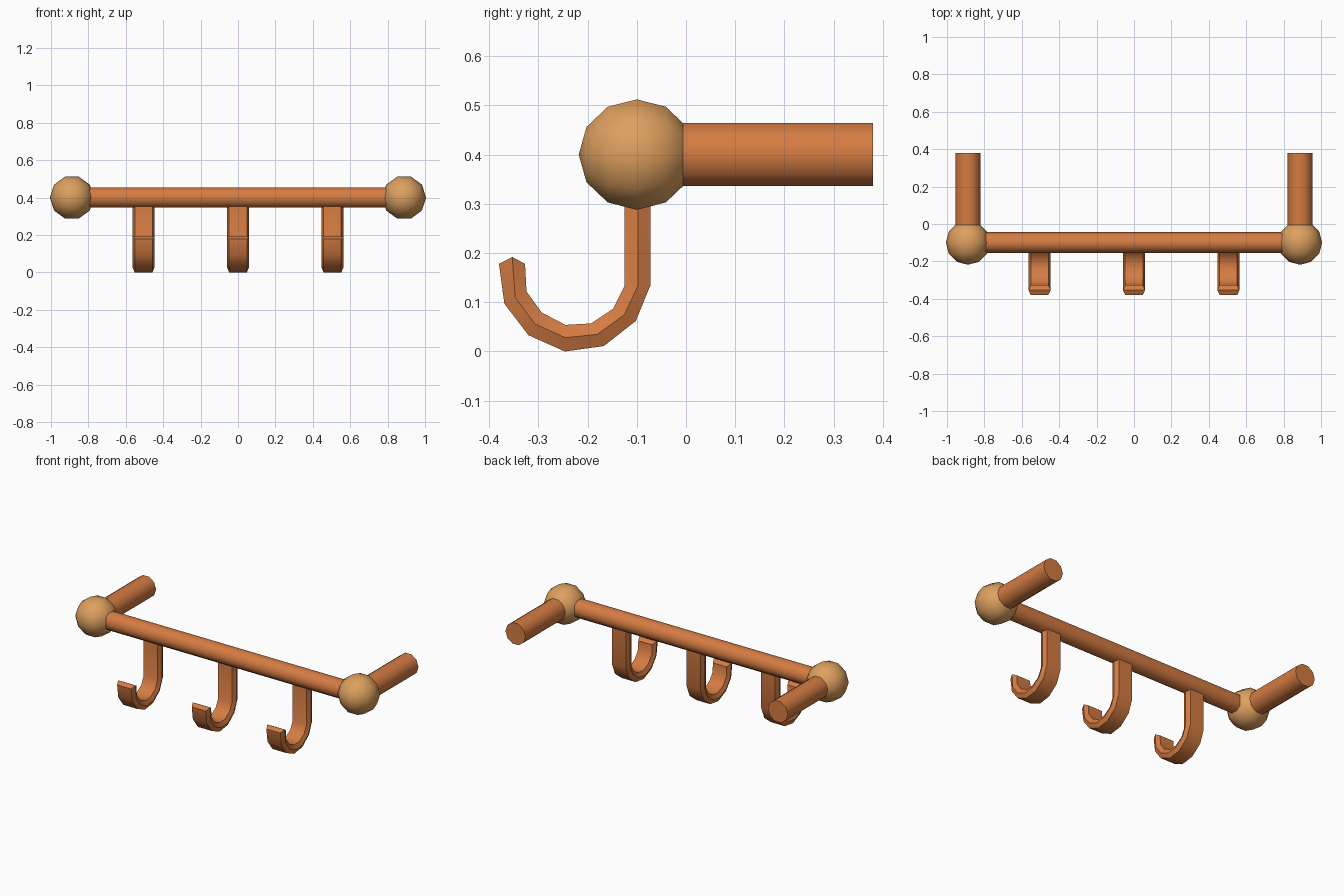
import bpy, bmesh, math
from mathutils import Matrix

if "Cube" in bpy.data.objects:
    bpy.data.objects.remove(bpy.data.objects["Cube"])


def material(name, rgb):
    m = bpy.data.materials.new(name)
    m.diffuse_color = (*rgb, 1)
    m.use_nodes = True
    m.node_tree.nodes["Principled BSDF"].inputs["Base Color"].default_value = m.diffuse_color
    return m


COPPER = material("copper orange", (0.66, 0.20, 0.055))
TAN = material("golden tan", (0.72, 0.35, 0.114))


def finish(bm, name, mat):
    bmesh.ops.recalc_face_normals(bm, faces=bm.faces)
    me = bpy.data.meshes.new(name)
    bm.to_mesh(me)
    bm.free()
    me.materials.append(mat)
    ob = bpy.data.objects.new(name, me)
    bpy.context.collection.objects.link(ob)
    bpy.ops.object.select_all(action='DESELECT')
    ob.select_set(True)
    bpy.context.view_layer.objects.active = ob
    bpy.ops.object.shade_smooth_by_angle(angle=math.radians(40))
    return ob


def rod(name, radius, length, centre, rot):
    bm = bmesh.new()
    bmesh.ops.create_cone(bm, cap_ends=True, segments=10, radius1=radius,
                          radius2=radius, depth=length,
                          matrix=Matrix.Translation(centre) @ rot)
    return finish(bm, name, COPPER)


ALONG_Y = Matrix.Rotation(math.pi / 2, 4, 'X')
ALONG_X = Matrix.Rotation(math.pi / 2, 4, 'Y')

# Horizontal bar between the balls
rod("bar", 0.056, 1.776, (0, -0.1, 0.4), ALONG_X)

# Wall posts and corner balls, one pair per side
for side, s in (("left", -1), ("right", 1)):
    # Spin by a quarter turn so a corner points straight up
    spin = ALONG_Y @ Matrix.Rotation(math.pi / 2, 4, 'Z')
    rod(side + "_wall_post", 0.0675, 0.48, (s * 0.888, 0.14, 0.4), spin)
    bm = bmesh.new()
    bmesh.ops.create_uvsphere(bm, u_segments=10, v_segments=6, radius=0.118,
                              matrix=Matrix.Translation((s * 0.888, -0.1, 0.4)) @ spin)
    finish(bm, side + "_ball", TAN)

# Hook side profile in (y, z): outer edge, side ridge and inner edge
OUTER = [(-.072, .38), (-.072, .135), (-.102, .062), (-.167, .011), (-.246, 0),
         (-.32, .033), (-.369, .097), (-.38, .178)]
RIDGE = [(-.098, .38), (-.098, .133), (-.125, .075), (-.18, .035), (-.245, .028),
         (-.307, .056), (-.347, .11), (-.353, .192)]
INNER = [(-.125, .38), (-.125, .133), (-.148, .087), (-.193, .057), (-.245, .054),
         (-.293, .079), (-.324, .122), (-.327, .178)]


def hook(name, x):
    bm = bmesh.new()
    rings = []
    for o, r, i in zip(OUTER, RIDGE, INNER):
        pts = [(-.047, o), (.047, o), (.059, r), (.047, i), (-.047, i), (-.059, r)]
        rings.append([bm.verts.new((x + dx, *p)) for dx, p in pts])
    for a, b in zip(rings, rings[1:]):
        for k in range(6):
            n = (k + 1) % 6
            bm.faces.new((a[k], a[n], b[n], b[k]))
    # Both ends close with two faces meeting on the ridge line
    for e in (rings[0], rings[-1]):
        bm.faces.new((e[0], e[1], e[2], e[5]))
        bm.faces.new((e[5], e[2], e[3], e[4]))
    finish(bm, name, COPPER)


for name, x in (("left_hook", -0.505), ("middle_hook", 0), ("right_hook", 0.505)):
    hook(name, x)
